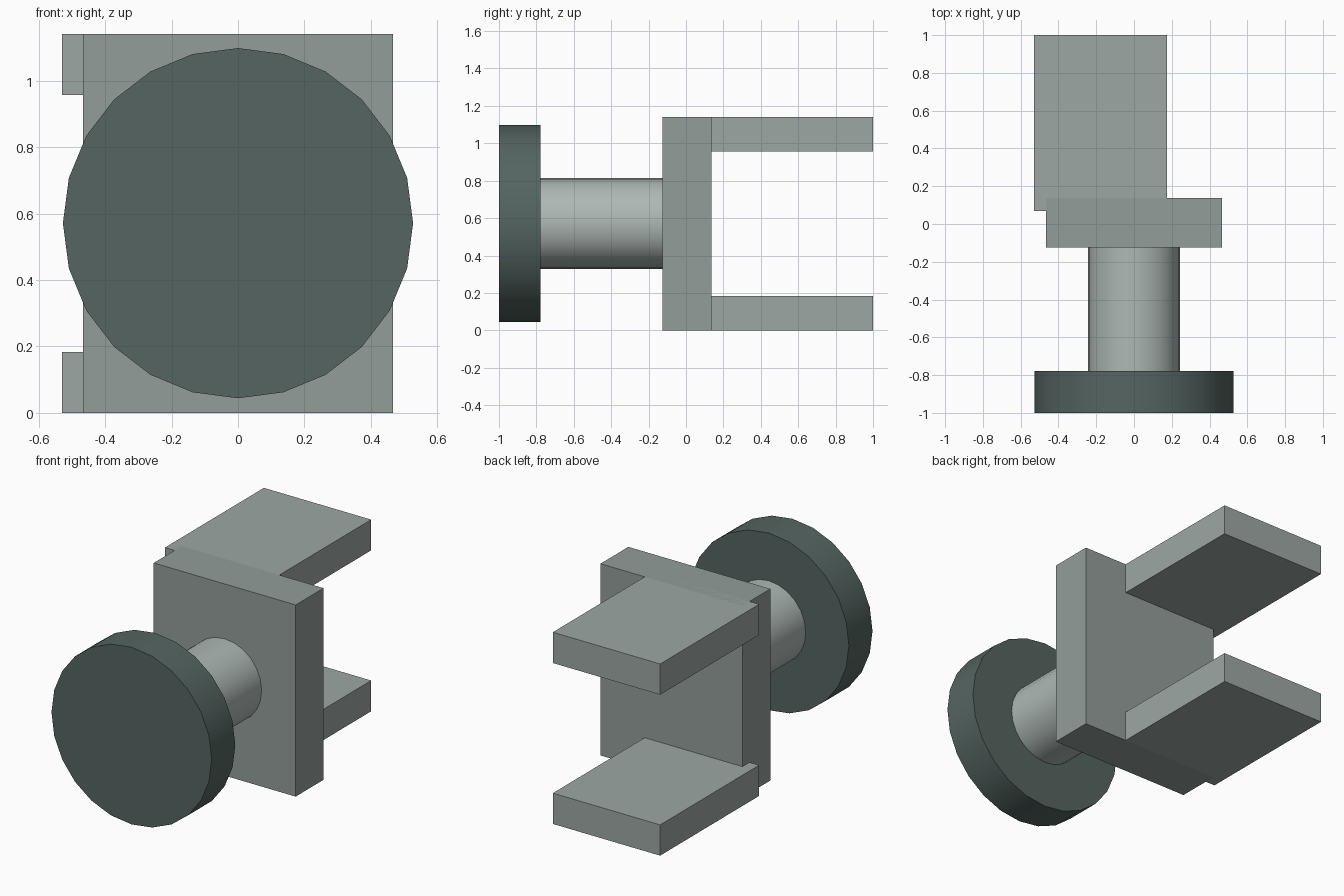
import bpy, math

if "Cube" in bpy.data.objects:
    bpy.data.objects.remove(bpy.data.objects["Cube"])


def material(name, rgb):
    m = bpy.data.materials.new(name)
    m.diffuse_color = (*rgb, 1)
    m.use_nodes = True
    m.node_tree.nodes["Principled BSDF"].inputs["Base Color"].default_value = m.diffuse_color
    return m


def box(name, lo, hi, mat):
    bpy.ops.mesh.primitive_cube_add(size=1, location=[(a + b) / 2 for a, b in zip(lo, hi)])
    ob = bpy.context.object
    ob.name = name
    ob.scale = [b - a for a, b in zip(lo, hi)]
    bpy.ops.object.transform_apply(location=False, rotation=False, scale=True)
    ob.data.materials.append(mat)
    return ob


def cylinder_y(name, radius, y0, y1, z, mat):
    bpy.ops.mesh.primitive_cylinder_add(vertices=24, radius=radius, depth=y1 - y0,
                                        location=(0, (y0 + y1) / 2, z),
                                        rotation=(math.pi / 2, 0, 0))
    ob = bpy.context.object
    ob.name = name
    bpy.ops.object.shade_smooth_by_angle(angle=math.radians(30))
    ob.data.materials.append(mat)
    return ob


dark = material("dark_grey_green", (0.09, 0.13, 0.12))
steel = material("light_steel", (0.42, 0.48, 0.46))
frame = material("grey_green", (0.29, 0.34, 0.32))
arm = material("pale_grey_green", (0.34, 0.39, 0.37))

AXIS_Z, HEIGHT, ARM_T = 0.571, 1.14, 0.183

# Round head and shaft
cylinder_y("round_head", 0.527, -1.0, -0.778, AXIS_Z, dark)
cylinder_y("shaft", 0.243, -0.778, -0.125, AXIS_Z, steel)

# Upright plate
box("back_plate", (-0.467, -0.125, 0), (0.467, 0.137, HEIGHT), frame)

# Two arms, offset to the left
for name, z in (("lower_arm", 0), ("upper_arm", HEIGHT - ARM_T)):
    box(name, (-0.53, 0.07, z), (0.176, 1.0, z + ARM_T), arm)
